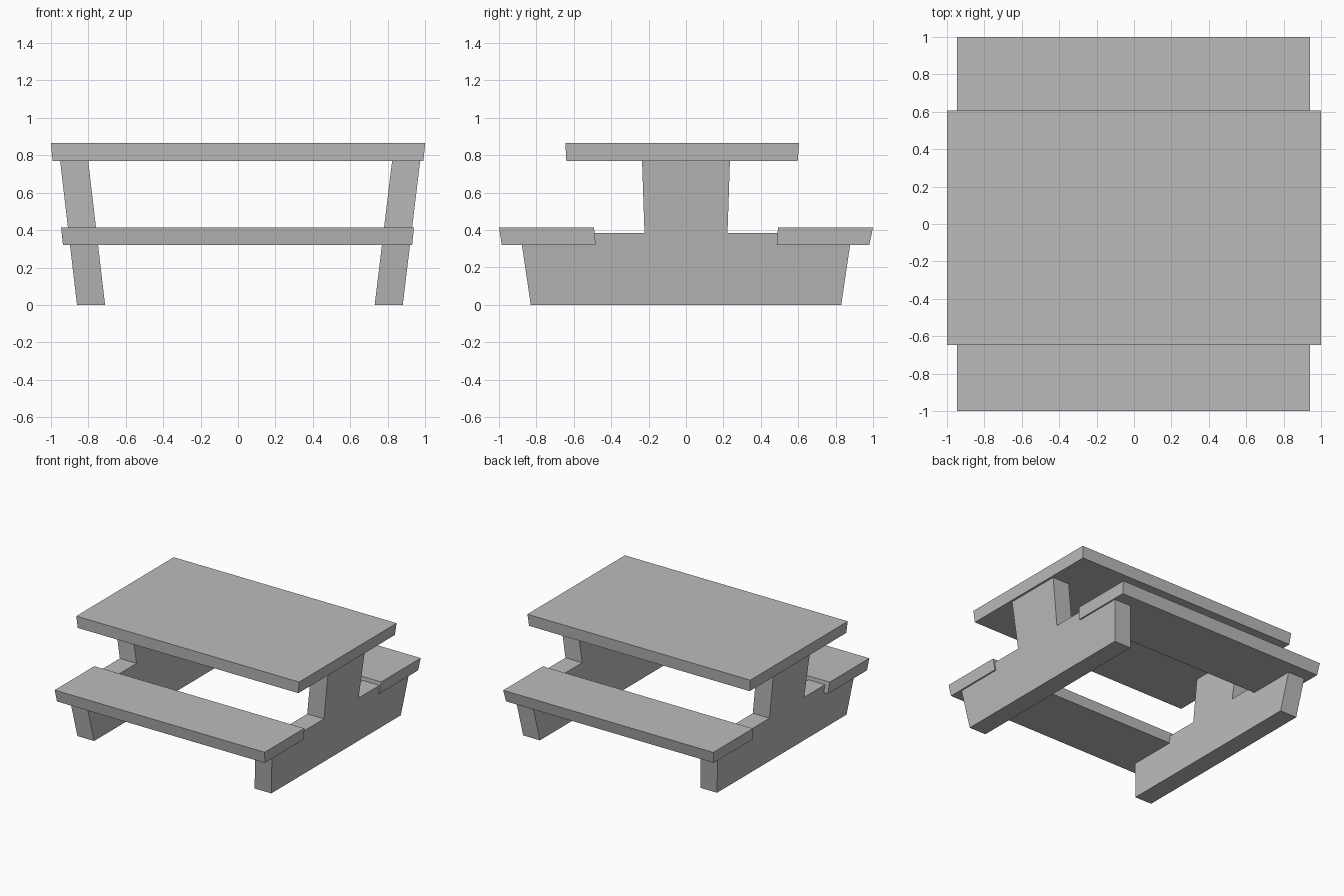
import bpy
import bmesh

if "Cube" in bpy.data.objects:
    bpy.data.objects.remove(bpy.data.objects["Cube"], do_unlink=True)

# Single flat grey
grey = bpy.data.materials.new("grey")
grey.use_nodes = True
colour = (0.5, 0.5, 0.5, 1)
grey.diffuse_color = colour
grey.node_tree.nodes["Principled BSDF"].inputs["Base Color"].default_value = colour


def loft(name, bottom, top):
    """Solid between two matching rings of points."""
    bm = bmesh.new()
    a = [bm.verts.new(p) for p in bottom]
    b = [bm.verts.new(p) for p in top]
    bm.faces.new(a)
    bm.faces.new(b)
    for i in range(len(a)):
        j = (i + 1) % len(a)
        bm.faces.new((a[i], a[j], b[j], b[i]))
    bmesh.ops.recalc_face_normals(bm, faces=bm.faces)
    mesh = bpy.data.meshes.new(name)
    bm.to_mesh(mesh)
    bm.free()
    mesh.materials.append(grey)
    obj = bpy.data.objects.new(name, mesh)
    bpy.context.collection.objects.link(obj)
    return obj


def slab(name, low, high):
    """Plank with bevelled sides; each rectangle is x0, x1, y0, y1, z."""
    def ring(x0, x1, y0, y1, z):
        return [(x0, y0, z), (x1, y0, z), (x1, y1, z), (x0, y1, z)]
    return loft(name, ring(*low), ring(*high))


# Table top and the two benches
slab("table_top", (-0.99, 0.99, -0.64, 0.597, 0.77), (-1, 1, -0.645, 0.605, 0.865))
slab("front_bench", (-0.935, 0.93, -0.985, -0.483, 0.32), (-0.945, 0.94, -1, -0.492, 0.415))
slab("back_bench", (-0.935, 0.93, 0.485, 0.98, 0.32), (-0.945, 0.94, 0.492, 1, 0.415))

# Leaning end supports: wide foot with a column, upside-down T profile
half = [(0.83, 0), (0.887, 0.385), (0.222, 0.385), (0.235, 0.77)]
profile = half + [(-y, z) for y, z in reversed(half)]


def support(name, inner, outer, lean):
    rings = [[(x + lean * z, y, z) for y, z in profile] for x in (inner, outer)]
    return loft(name, *rings)


support("left_support", 0.73, 0.88, 0.121)
support("right_support", -0.71, -0.86, -0.117)
